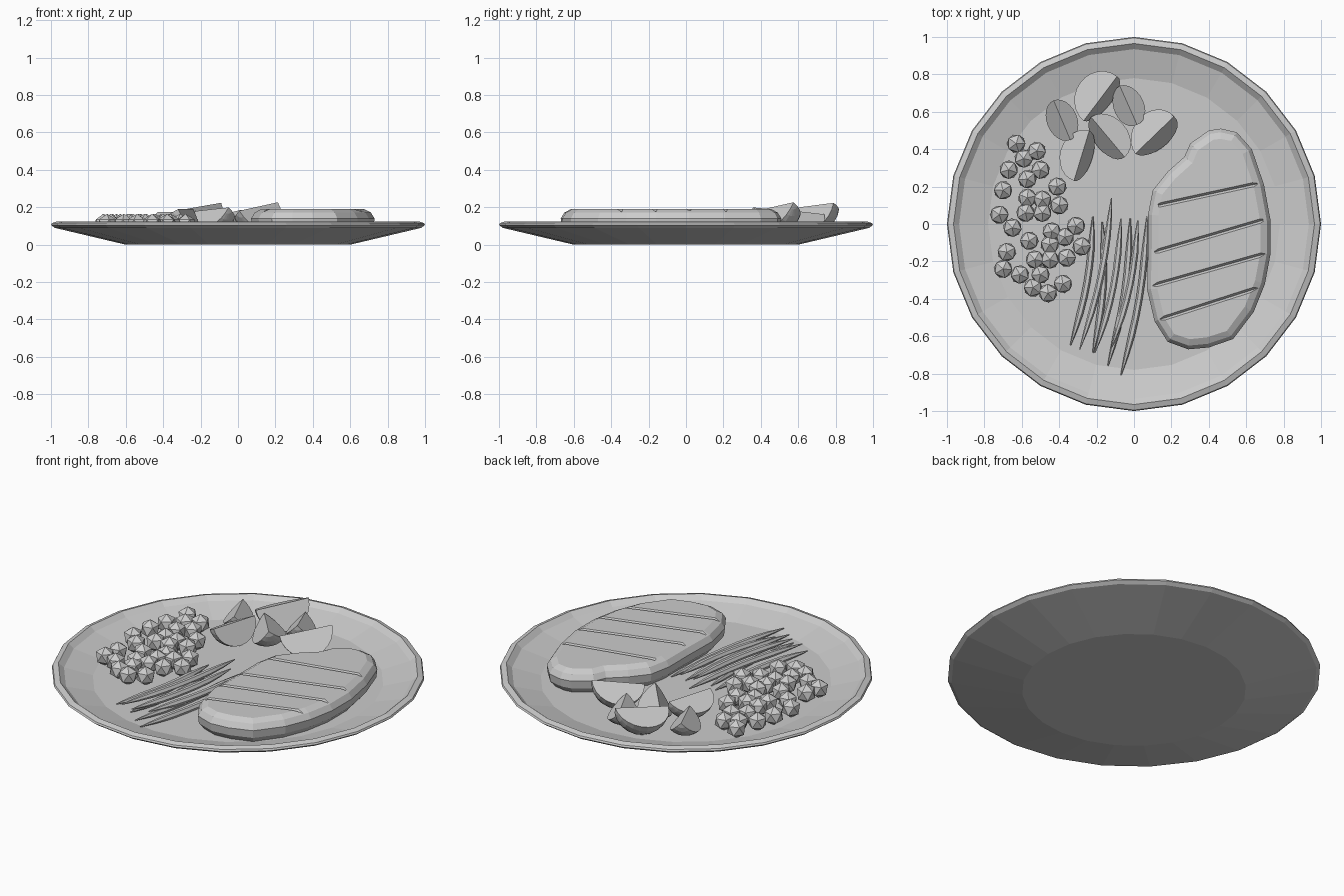
import bpy, bmesh, math
from mathutils import Matrix, Vector, Euler

cube = bpy.data.objects.get("Cube")
if cube:
    bpy.data.objects.remove(cube)

FLOOR = 0.06
grey = bpy.data.materials.new("light_grey")
grey.use_nodes = True
colour = (0.6, 0.6, 0.6, 1)
grey.diffuse_color = colour
grey.node_tree.nodes["Principled BSDF"].inputs["Base Color"].default_value = colour


def add_object(name, bm):
    """Turn a bmesh into a flat shaded grey object."""
    bmesh.ops.recalc_face_normals(bm, faces=bm.faces)
    mesh = bpy.data.meshes.new(name)
    bm.to_mesh(mesh)
    bm.free()
    mesh.materials.append(grey)
    obj = bpy.data.objects.new(name, mesh)
    bpy.context.collection.objects.link(obj)
    return obj


def loft(bm, rings):
    """Skin a stack of closed rings and cap both ends."""
    loops = [[bm.verts.new(p) for p in ring] for ring in rings]
    for a, b in zip(loops, loops[1:]):
        for i in range(len(a)):
            j = (i + 1) % len(a)
            bm.faces.new((a[i], a[j], b[j], b[i]))
    bm.faces.new(loops[0][::-1])
    bm.faces.new(loops[-1])


def circle(radius, z, sides=24):
    step = math.tau / sides
    return [(radius * math.cos(i * step), radius * math.sin(i * step), z) for i in range(sides)]


# Plate: underside, rounded rim, lip, sloping inside, flat floor
profile = [(0.6, 0), (0.98, 0.09), (1, 0.105), (0.995, 0.115), (0.965, 0.125),
           (0.935, 0.1), (0.78, FLOOR)]
bm = bmesh.new()
loft(bm, [circle(r, z) for r, z in profile])
add_object("plate", bm)

# Steak: outline stacked in insets, bulging at the middle
outline = [Vector(p) for p in (
    (.465, .51), (.4, .5), (.3, .43), (.27, .36), (.18, .28), (.1, .18), (.075, .05),
    (.075, -.13), (.07, -.35), (.11, -.52), (.18, -.63), (.29, -.67), (.4, -.66),
    (.53, -.615), (.64, -.47), (.7, -.32), (.73, -.16), (.73, .02), (.695, .21),
    (.63, .4), (.55, .49))]


def inset(amount, z):
    ring = []
    for i, p in enumerate(outline):
        along = outline[(i + 1) % len(outline)] - outline[i - 1]
        inward = Vector((-along.y, along.x)).normalized()
        q = p + inward * amount
        ring.append((q.x, q.y, z))
    return ring


bm = bmesh.new()
loft(bm, [inset(.04, FLOOR - .005), inset(.005, .095), inset(0, .14), inset(.02, .172),
          inset(.055, .19)])
steak = add_object("steak", bm)

# Grill marks: shallow V grooves cut across the steak
bm = bmesh.new()
for start, end in (((.13, .1), (.66, .215)), ((.11, -.15), (.69, .02)),
                   ((.1, -.33), (.7, -.16)), ((.14, -.51), (.67, -.34))):
    a, b = Vector(start), Vector(end)
    d = (b - a).normalized()
    side = Vector((-d.y, d.x)) * .022
    loft(bm, [[(*(p + side), .205), (*p, .174), (*(p - side), .205)] for p in (a, b)])
cutter = add_object("groove_cutter", bm)
cutter.hide_render = True
cut = steak.modifiers.new("grill_marks", 'BOOLEAN')
cut.operation = 'DIFFERENCE'
cut.solver = 'EXACT'
cut.object = cutter
bpy.context.view_layer.objects.active = steak
bpy.ops.object.modifier_apply(modifier=cut.name)
bpy.data.objects.remove(cutter)

# Potato wedges: quarter ellipsoids with the sharp ridge upward
wedges = [  # x, y, yaw, roll, pitch, half length, radius
    (-.385, .555, 113, 0, 0, .115, .115),
    (-.18, .67, 53, 22, -6, .15, .15),
    (-.03, .635, 114, 0, 6, .115, .115),
    (-.28, .365, 73, 18, 0, .14, .13),
    (-.14, .465, 130, -10, 4, .14, .13),
    (.11, .475, 44, 12, -9, .145, .145)]
for i, (x, y, yaw, roll, pitch, half, radius) in enumerate(wedges):
    bm = bmesh.new()
    for u in range(13):
        t = math.pi * u / 12
        for v in range(-3, 4):
            a = v * math.pi / 12
            r = radius * math.sin(t)
            bm.verts.new((half * math.cos(t), r * math.sin(a), -r * math.cos(a)))
    bmesh.ops.remove_doubles(bm, verts=bm.verts, dist=.001)
    hull = bmesh.ops.convex_hull(bm, input=bm.verts)
    loose = set(hull["geom_interior"] + hull["geom_unused"])
    bmesh.ops.delete(bm, geom=[g for g in loose if isinstance(g, bmesh.types.BMVert)],
                     context='VERTS')
    bmesh.ops.dissolve_limit(bm, angle_limit=.02, verts=bm.verts, edges=bm.edges)
    turn = Euler([math.radians(k) for k in (roll, pitch, yaw)]).to_matrix().to_4x4()
    bm.transform(turn)
    low = min(v.co.z for v in bm.verts)
    bm.transform(Matrix.Translation((x, y, FLOOR - low)))
    add_object(f"potato_wedge_{i + 1}", bm)

# Peas: low-poly balls, each with a point upward
peas = [(-.63, .43), (-.52, .39), (-.59, .35), (-.67, .29), (-.5, .29), (-.57, .24),
        (-.7, .18), (-.41, .2), (-.49, .13), (-.57, .14), (-.4, .1), (-.72, .05),
        (-.58, .06), (-.65, -.02), (-.49, .06), (-.44, -.04), (-.31, -.01), (-.56, -.09),
        (-.68, -.15), (-.45, -.11), (-.37, -.07), (-.28, -.12), (-.36, -.18), (-.7, -.24),
        (-.53, -.19), (-.45, -.19), (-.61, -.27), (-.5, -.27), (-.54, -.34), (-.38, -.32),
        (-.46, -.37)]
bm = bmesh.new()
for i, (x, y) in enumerate(peas):
    place = Matrix.Translation((x, y, FLOOR + .05)) @ Matrix.Rotation(i * 2.4, 4, 'Z')
    bmesh.ops.create_icosphere(bm, subdivisions=1, radius=.055, matrix=place)
add_object("peas", bm)

# Green beans: bent six-sided pods tapering to both tips
beans = [  # top tip, bend offset, bottom tip, height above the floor
    ((-.22, .04), (-.34, -.65), 0),
    ((-.12, .14), (-.29, -.67), .02),
    ((-.17, .01), (-.22, -.69), 0),
    ((-.07, .03), (-.21, -.69), .02),
    ((-.02, .03), (-.14, -.76), 0),
    ((.02, .02), (-.12, -.66), .02),
    ((.07, .04), (-.07, -.81), 0)]
bm = bmesh.new()
for top, bottom, lift in beans:
    a, b = Vector(top), Vector(bottom)
    side = Vector((a.y - b.y, b.x - a.x)).normalized()
    rings = []
    for k in range(9):
        t = k / 8
        c = a.lerp(b, t) + side * .03 * math.sin(math.pi * t)
        r = .003 + .015 * min(1, 5 * t, 5 * (1 - t))
        z = FLOOR + .018 + lift
        rings.append([(c.x + px, c.y, z + pz) for px, pz, _ in
                      [(p[0], p[1], 0) for p in circle(r, 0, 6)]])
    loft(bm, rings)
add_object("green_beans", bm)
